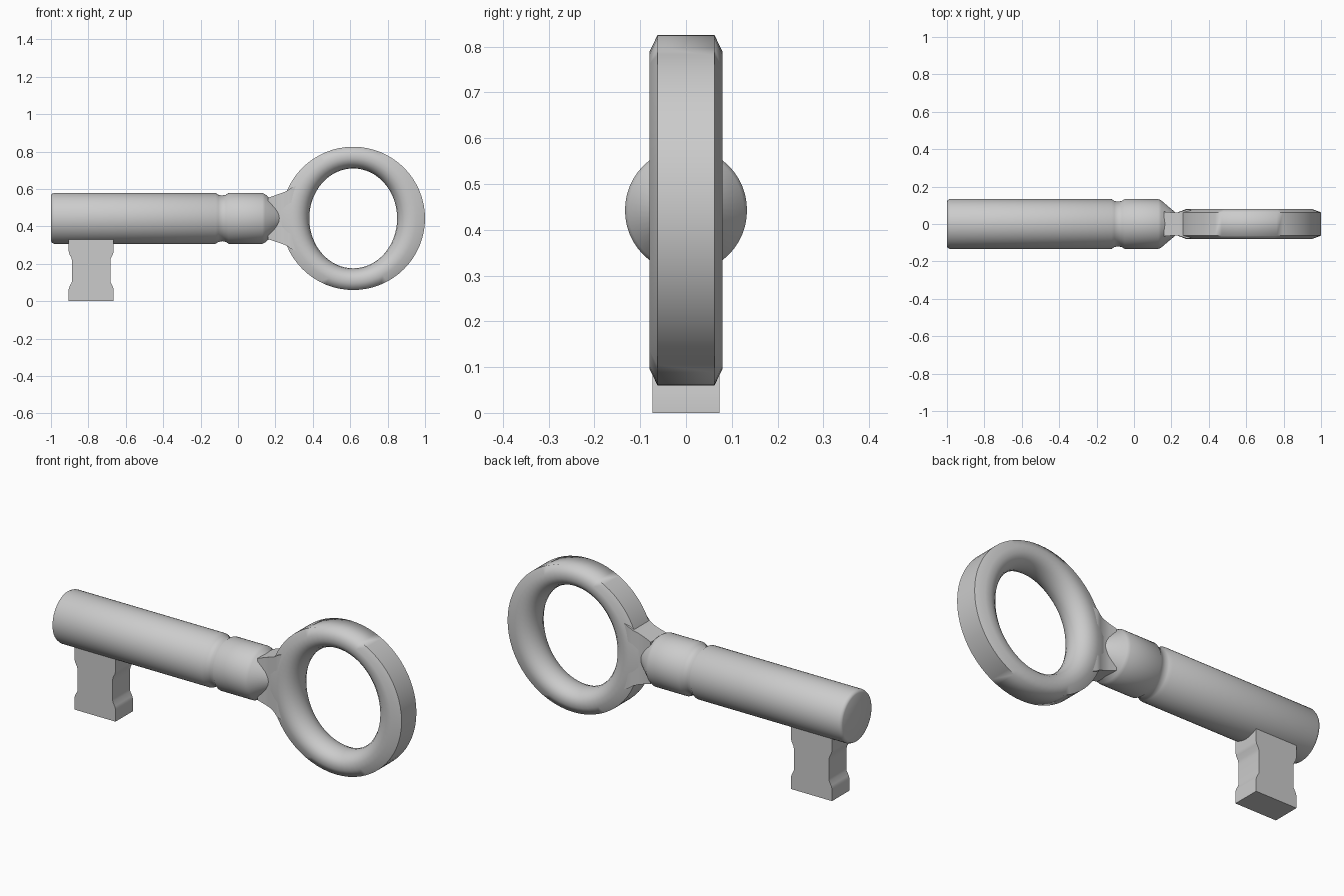
import bpy, bmesh, math

if "Cube" in bpy.data.objects:
    bpy.data.objects.remove(bpy.data.objects["Cube"], do_unlink=True)

AXIS_Z = 0.4425

metal = bpy.data.materials.new("light_grey_metal")
metal.use_nodes = True
grey = (0.6, 0.6, 0.6, 1)
metal.diffuse_color = grey
metal.node_tree.nodes["Principled BSDF"].inputs["Base Color"].default_value = grey


def loft(name, loops, closed=False, angle=40):
    """Skin matching loops of points; closed joins the last to the first."""
    bm = bmesh.new()
    rows = [[bm.verts.new(p) for p in loop] for loop in loops]
    n = len(rows[0])
    pairs = list(zip(rows, rows[1:]))
    if closed:
        pairs.append((rows[-1], rows[0]))
    else:
        bm.faces.new(rows[0])
        bm.faces.new(rows[-1])
    for a, b in pairs:
        for i in range(n):
            j = (i + 1) % n
            bm.faces.new((a[i], a[j], b[j], b[i]))
    bmesh.ops.recalc_face_normals(bm, faces=bm.faces[:])
    mesh = bpy.data.meshes.new(name)
    bm.to_mesh(mesh)
    bm.free()
    mesh.materials.append(metal)
    obj = bpy.data.objects.new(name, mesh)
    bpy.context.collection.objects.link(obj)
    bpy.ops.object.select_all(action="DESELECT")
    obj.select_set(True)
    bpy.context.view_layer.objects.active = obj
    bpy.ops.object.shade_smooth_by_angle(angle=math.radians(angle))
    return obj


def turn(steps):
    return [2 * math.pi * i / steps for i in range(steps)]


# Shaft: turned along x, with a groove and a tapered end
profile = [(-1, 0.122), (-0.995, 0.131), (-0.983, 0.136), (-0.12, 0.136),
           (-0.105, 0.126), (-0.085, 0.122), (-0.065, 0.126), (-0.05, 0.136),
           (0.13, 0.136), (0.145, 0.129), (0.22, 0.064), (0.28, 0.01)]
loft("shaft", [[(x, 0.98 * r * math.cos(a), AXIS_Z + r * math.sin(a))
                for a in turn(48)] for x, r in profile])

# Ring handle: oval hole, rounded inside and chamfered outside
half = [(0.03, 0.026), (0.12, 0.052), (0.27, 0.071), (0.45, 0.08),
        (0.68, 0.08), (1, 0.062)]
section = [(0, 0)] + half + [(t, -y) for t, y in reversed(half)]
loops = []
for a in turn(64):
    c, s = math.cos(a), math.sin(a)
    loops.append([(0.616 + c * (0.235 + 0.149 * t), y,
                   AXIS_Z + s * (0.267 + 0.116 * t)) for t, y in section])
loft("ring_handle", loops, closed=True, angle=65)

# Neck: flat web flaring from the shaft into the ring
stations = [(0.16, 0.066, 0.11), (0.2, 0.062, 0.124), (0.235, 0.062, 0.136),
            (0.26, 0.07, 0.146), (0.285, 0.078, 0.164), (0.34, 0.07, 0.185)]
corners = [(-1, -1), (1, -1), (1, 1), (-1, 1)]
loft("neck", [[(x, i * y, AXIS_Z + j * z) for i, j in corners]
              for x, y, z in stations])

# Bit: waisted block under the shaft
waist = [(0, 0.12), (0.065, 0.12), (0.08, 0.115), (0.1, 0.104), (0.12, 0.102),
         (0.21, 0.102), (0.23, 0.105), (0.25, 0.116), (0.265, 0.12), (0.4, 0.12)]
loft("bit", [[(-0.785 + i * w, j * 0.073, z) for i, j in corners]
             for z, w in waist])
